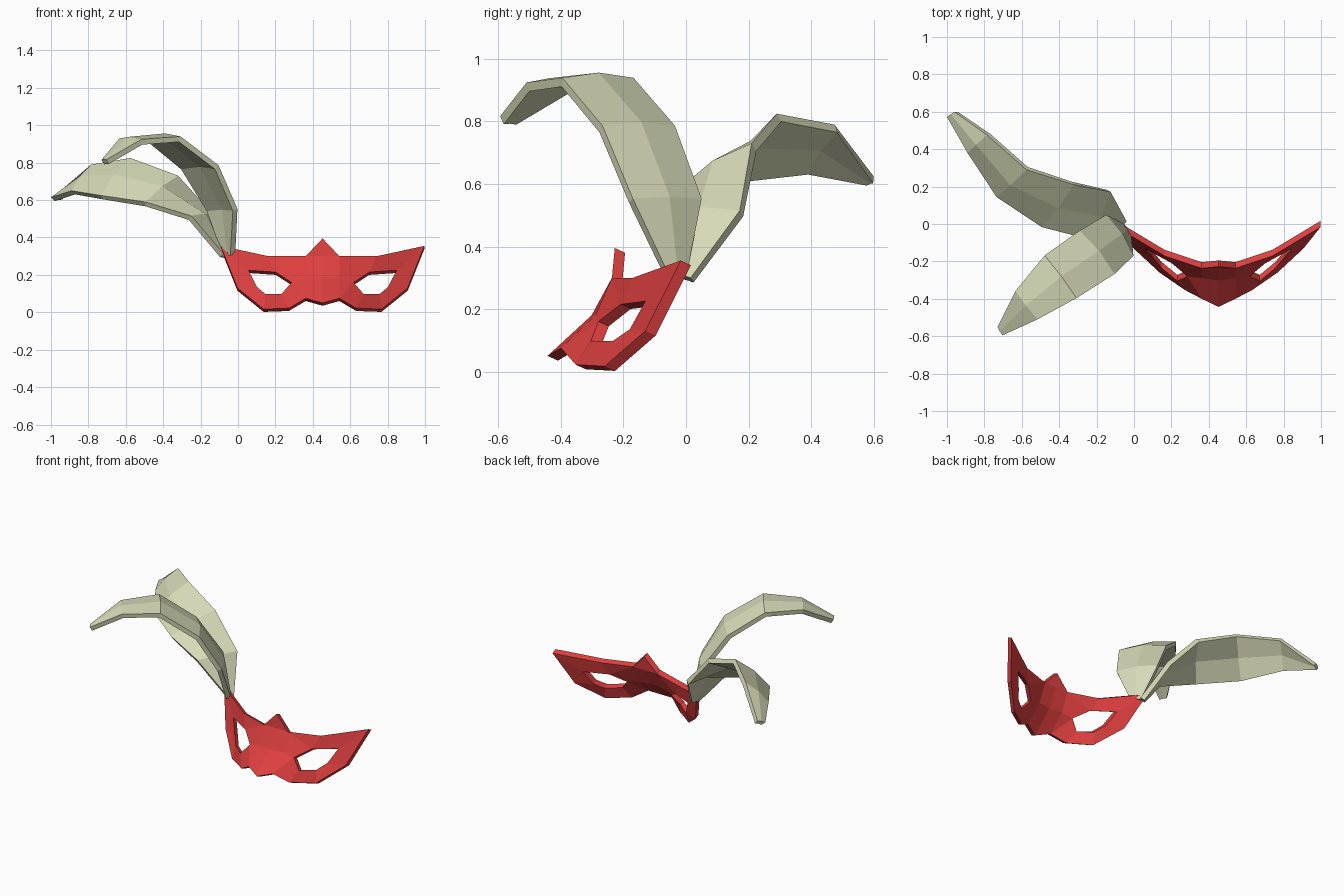
import bpy, bmesh
from mathutils import Vector

cube = bpy.data.objects.get("Cube")
if cube:
    bpy.data.objects.remove(cube, do_unlink=True)


def make_material(name, color):
    mat = bpy.data.materials.new(name)
    mat.use_nodes = True
    mat.diffuse_color = color
    mat.node_tree.nodes["Principled BSDF"].inputs["Base Color"].default_value = color
    return mat


red = make_material("mask_red", (0.74, 0.05, 0.05, 1))
sage = make_material("feather_sage", (0.68, 0.71, 0.48, 1))


def make_object(name, bm, mat):
    mesh = bpy.data.meshes.new(name)
    bm.to_mesh(mesh)
    bm.free()
    mesh.materials.append(mat)
    obj = bpy.data.objects.new(name, mesh)
    bpy.context.collection.objects.link(obj)
    return obj


# Mask: front sheet of one half, measured from the mask's own centre line
points = {
    "peak": (0, -.228, .395), "brow_mid": (0, -.237, .3),
    "bridge": (0, -.302, .18), "nose_tip": (0, -.443, .05),
    "peak_base": (.09, -.237, .3), "bridge_side": (.09, -.29, .18),
    "nose_side": (.09, -.40, .075), "brow": (.29, -.17, .3),
    "corner": (.545, -.017, .355), "cheek": (.455, -.13, .13),
    "jaw": (.315, -.26, .017), "jaw_inner": (.18, -.353, .022),
    "eye_inner": (.166, -.28, .16), "eye_top": (.25, -.21, .215),
    "eye_outer": (.396, -.13, .225), "eye_low_outer": (.35, -.18, .135),
    "eye_low": (.305, -.235, .097), "eye_low_inner": (.22, -.305, .097),
}
panels = [
    "brow_mid peak peak_base",
    "brow_mid peak_base bridge_side bridge",
    "bridge bridge_side nose_side nose_tip",
    "peak_base brow eye_top",
    "peak_base eye_top eye_inner bridge_side",
    "brow corner eye_outer eye_top",
    "corner cheek eye_low_outer eye_outer",
    "cheek jaw eye_low eye_low_outer",
    "jaw jaw_inner eye_low_inner eye_low",
    "jaw_inner nose_side eye_inner eye_low_inner",
    "nose_side bridge_side eye_inner",
]


def build_mask():
    bm = bmesh.new()
    depth = Vector((0, .033, -.015))
    front = {k: bm.verts.new(p) for k, p in points.items()}
    back = {front[k]: bm.verts.new(Vector(p) + depth) for k, p in points.items()}
    for panel in panels:
        bm.faces.new([front[k] for k in panel.split()])
    rims = [e.verts[:] for e in bm.edges if e.is_boundary]
    for face in bm.faces[:]:
        bm.faces.new([back[v] for v in reversed(face.verts[:])])
    # Rim walls everywhere except on the mirror line
    for a, b in rims:
        if max(a.co.x, b.co.x) > .001:
            bm.faces.new((a, b, back[b], back[a]))
    bmesh.ops.recalc_face_normals(bm, faces=bm.faces[:])
    # Make the front panels face forward
    front_face = next(f for f in bm.faces if front["peak"] in f.verts
                      and front["brow_mid"] in f.verts)
    if front_face.normal.y > 0:
        bmesh.ops.reverse_faces(bm, faces=bm.faces[:])
    obj = make_object("mask", bm, red)
    obj.location.x = .452
    mirror = obj.modifiers.new("mirror", "MIRROR")
    mirror.use_clip = True


build_mask()


# Feathers: two edges with a slightly raised central ridge, given thickness
def build_feather(name, left, right):
    left = [Vector(p) for p in left]
    right = [Vector(p) for p in right]
    mids = [(a + b) / 2 for a, b in zip(left, right)]
    last = len(mids) - 1
    bm = bmesh.new()
    rows = []
    for i, (a, b) in enumerate(zip(left, right)):
        tangent = mids[min(i + 1, last)] - mids[max(i - 1, 0)]
        normal = tangent.cross(b - a).normalized()
        ridge = mids[i] + normal * (b - a).length * .06
        rows.append([bm.verts.new(p) for p in (a, ridge, b)])
    for low, high in zip(rows, rows[1:]):
        for j in range(2):
            bm.faces.new((low[j], high[j], high[j + 1], low[j + 1]))
    bm.normal_update()
    obj = make_object(name, bm, sage)
    solid = obj.modifiers.new("thickness", "SOLIDIFY")
    solid.thickness = .03
    solid.offset = -1


build_feather(
    "front_feather",
    [(-.055, 0, .3), (-.147, .05, .553), (-.29, -.035, .786),
     (-.478, -.168, .94), (-.634, -.358, .93), (-.73, -.55, .815)],
    [(-.015, -.055, .31), (-.003, -.17, .553), (-.104, -.267, .786),
     (-.307, -.396, .94), (-.516, -.51, .925), (-.703, -.595, .817)])

build_feather(
    "rear_feather",
    [(-.04, .015, .3), (-.125, .172, .515), (-.32, .21, .73),
     (-.575, .29, .825), (-.785, .475, .79), (-.96, .6, .625)],
    [(-.075, -.025, .31), (-.249, -.08, .515), (-.495, -.016, .59),
     (-.735, .144, .625), (-.89, .38, .65), (-1, .572, .615)])
